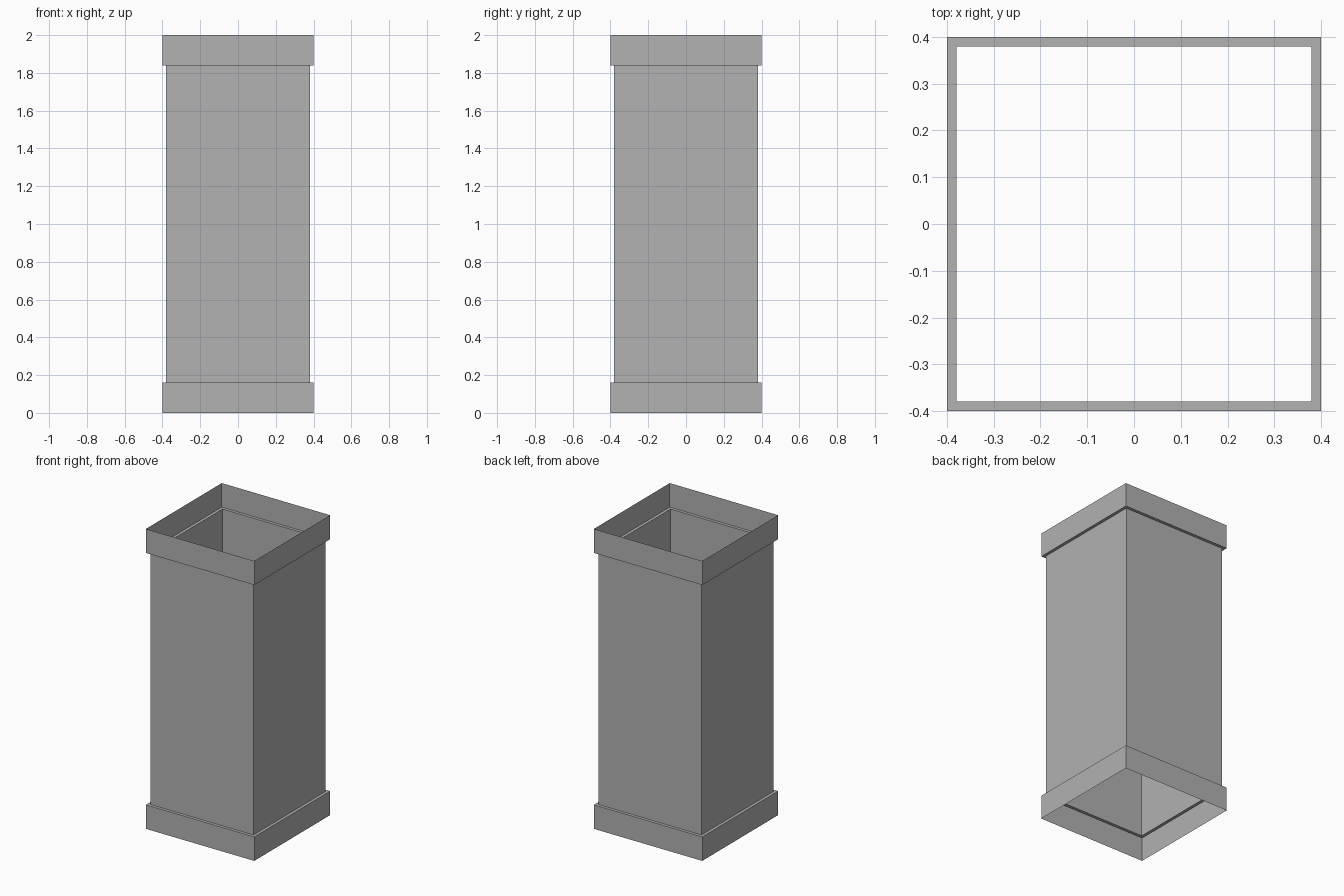
import bpy, bmesh

if "Cube" in bpy.data.objects:
    bpy.data.objects.remove(bpy.data.objects["Cube"])

# One grey for the whole model
grey = bpy.data.materials.new("mid_grey")
grey.diffuse_color = (0.445, 0.445, 0.445, 1)
grey.use_nodes = True
grey.node_tree.nodes["Principled BSDF"].inputs["Base Color"].default_value = grey.diffuse_color

CORNERS = [(-1, -1), (1, -1), (1, 1), (-1, 1)]


def square_shell(name, profile):
    """Sweep a (half width, z) profile round a square as an open thin sheet."""
    bm = bmesh.new()
    rings = [[bm.verts.new((sx * r, sy * r, z)) for sx, sy in CORNERS]
             for r, z in profile]
    for low, high in zip(rings, rings[1:]):
        for i in range(4):
            j = (i + 1) % 4
            bm.faces.new((low[i], low[j], high[j], high[i]))
    mesh = bpy.data.meshes.new(name)
    bm.to_mesh(mesh)
    bm.free()
    mesh.materials.append(grey)
    obj = bpy.data.objects.new(name, mesh)
    bpy.context.collection.objects.link(obj)
    return obj


# Base band with the step in to the shaft
square_shell("base_band", [(0.40, 0.0), (0.40, 0.16), (0.38, 0.16)])
# Plain square shaft, open at both ends
square_shell("shaft", [(0.38, 0.16), (0.38, 1.84)])
# Top band with the step out from the shaft
square_shell("top_band", [(0.38, 1.84), (0.40, 1.84), (0.40, 2.0)])
